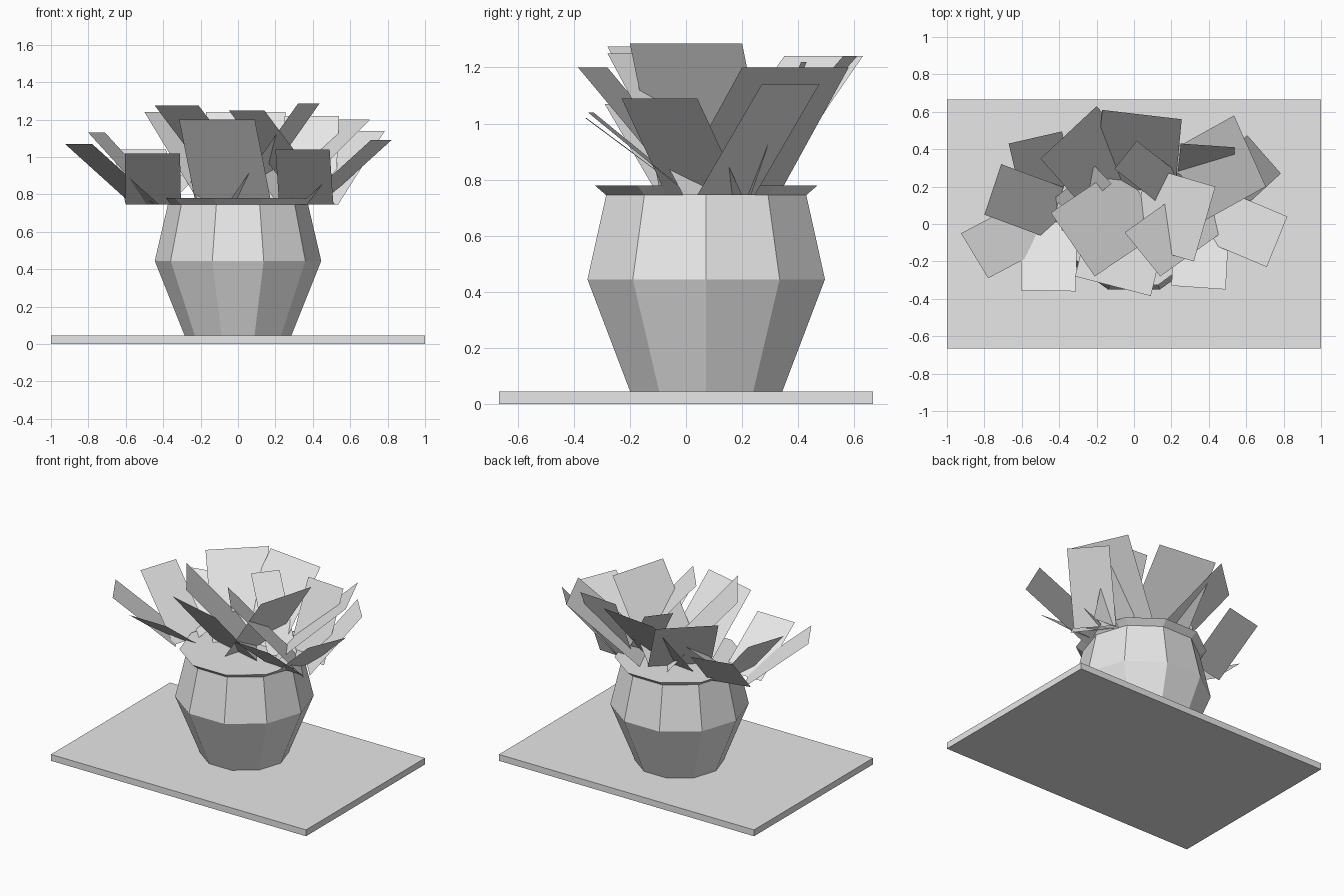
import bpy, bmesh, math

# One flat colour for everything
grey = bpy.data.materials.new("light_grey")
grey.diffuse_color = (0.8, 0.8, 0.8, 1)


def make(name, bm):
    bmesh.ops.recalc_face_normals(bm, faces=bm.faces[:])
    mesh = bpy.data.meshes.new(name)
    bm.to_mesh(mesh)
    bm.free()
    mesh.materials.append(grey)
    ob = bpy.data.objects.new(name, mesh)
    bpy.context.collection.objects.link(ob)
    return ob


# Base slab
bm = bmesh.new()
bmesh.ops.create_cube(bm, size=1)
for v in bm.verts:
    v.co = (v.co.x * 2, v.co.y * 1.333, 0.0225 + v.co.z * 0.045)
make("base_slab", bm)

# Ten-sided pot: stacked rings with a flared rim and a flat top
SIDES, POT_Y = 10, 0.072
bm = bmesh.new()
rings = []
for r, z in [(0.285, 0.045), (0.445, 0.445), (0.375, 0.745), (0.418, 0.78)]:
    rings.append([bm.verts.new((r * math.cos(i * math.tau / SIDES),
                                POT_Y + r * math.sin(i * math.tau / SIDES), z))
                  for i in range(SIDES)])
for low, high in zip(rings, rings[1:]):
    for i in range(SIDES):
        j = (i + 1) % SIDES
        bm.faces.new((low[i], low[j], high[j], high[i]))
bm.faces.new(rings[0][::-1])
bm.faces.new(rings[-1])
make("pot", bm)

# Flat leaves: tip edge (x1, y1)-(x2, y2) at height z, then the shift to the root edge
ROOT_Z = 0.745
LEAVES = [
    # lower outer leaves
    (-0.605, -0.355, -0.31, -0.36, 1.02, 0.005, 0.37),
    (0.20, -0.33, 0.49, -0.35, 1.04, 0.02, 0.36),
    (-0.925, -0.05, -0.78, -0.29, 1.07, 0.36, 0.19),
    (-0.80, 0.05, -0.71, 0.32, 1.13, 0.35, -0.13),
    (-0.67, 0.43, -0.385, 0.495, 1.04, 0.07, -0.30),
    (0.82, 0.04, 0.71, -0.23, 1.09, -0.38, 0.16),
    (0.605, 0.475, 0.785, 0.27, 1.14, -0.25, -0.23),
    # tall middle leaves
    (-0.315, -0.28, 0.09, -0.385, 1.20, 0.09, 0.38),
    (-0.50, 0.35, -0.20, 0.63, 1.24, 0.30, -0.34),
    (-0.17, 0.61, 0.255, 0.56, 1.24, -0.04, -0.43),
    (0.535, 0.58, 0.705, 0.20, 1.20, -0.45, -0.25),
    (0.25, 0.43, 0.54, 0.41, 1.22, -0.02, -0.19),
    # inner leaves
    (0.435, 0.20, 0.32, -0.20, 1.285, -0.38, 0.11),
    (-0.05, -0.045, 0.14, -0.28, 1.25, 0.38, 0.27),
    (-0.445, 0.06, -0.21, -0.28, 1.275, 0.40, 0.27),
    (-0.105, 0.295, 0.015, 0.445, 1.20, 0.32, -0.25),
    (-0.21, 0.31, -0.12, 0.215, 1.00, -0.25, -0.20),
]
for n, (x1, y1, x2, y2, z, dx, dy) in enumerate(LEAVES, 1):
    bm = bmesh.new()
    corners = [(x1, y1, z), (x2, y2, z),
               (x2 + dx, y2 + dy, ROOT_Z), (x1 + dx, y1 + dy, ROOT_Z)]
    bm.faces.new([bm.verts.new(c) for c in corners])
    make(f"leaf_{n:02d}", bm)
